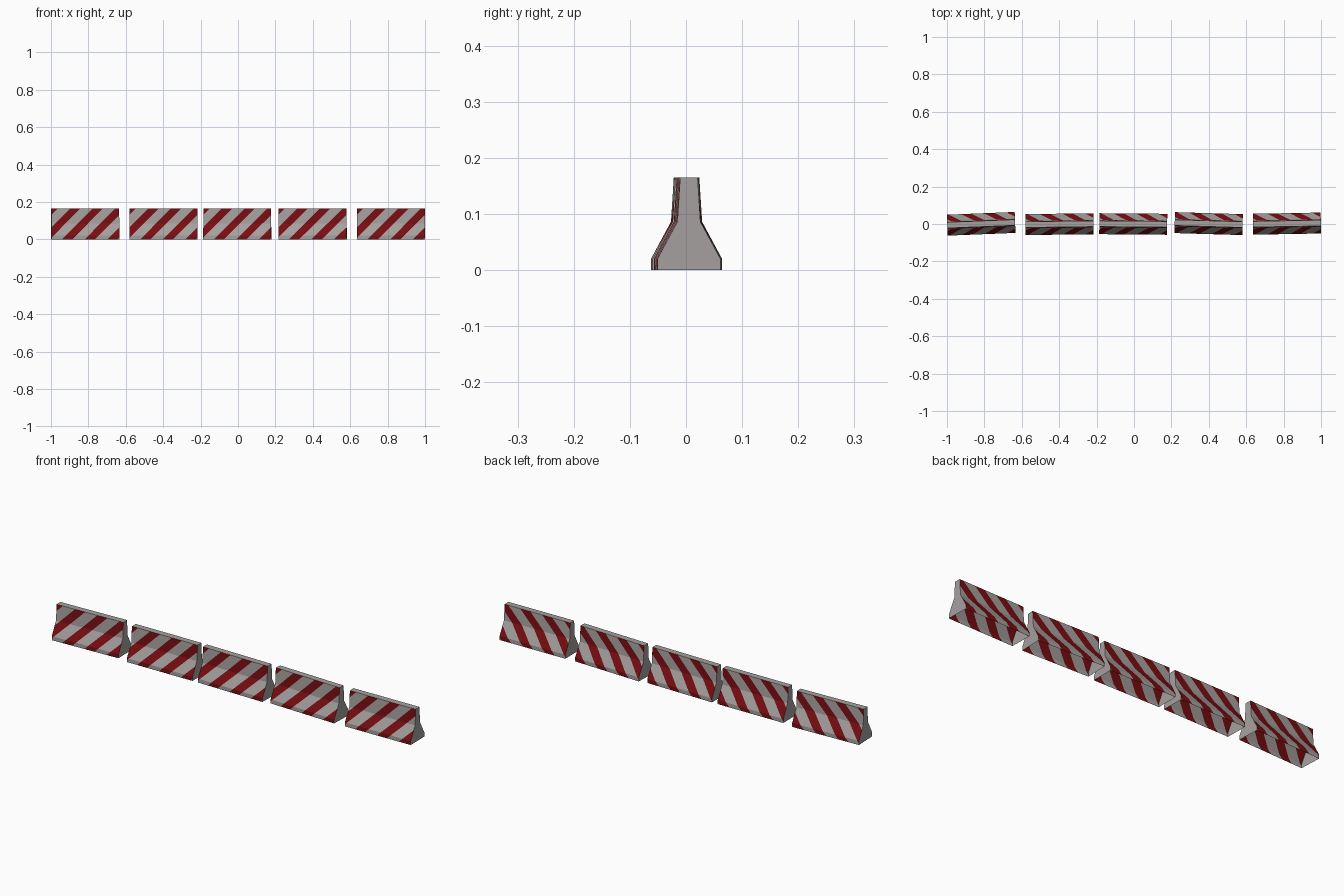
import bpy, bmesh, math
from mathutils import Vector

if "Cube" in bpy.data.objects:
    bpy.data.objects.remove(bpy.data.objects["Cube"])

LENGTH, HEIGHT = 0.363, 0.165
PERIOD, RED_WIDTH, OFFSET = 0.121, 0.055, 0.056   # diagonal stripe layout along x


def material(name, rgb):
    m = bpy.data.materials.new(name)
    m.diffuse_color = (*rgb, 1.0)
    m.use_nodes = True
    m.node_tree.nodes["Principled BSDF"].inputs["Base Color"].default_value = m.diffuse_color
    return m


concrete = material("concrete_grey", (0.38, 0.355, 0.345))
red = material("dark_red", (0.19, 0.004, 0.006))

# Half cross-section from foot to top (half width, height)
half = [(0.056, 0.0), (0.056, 0.02), (0.0205, 0.086), (0.0155, HEIGHT)]
profile = [(-y, z) for y, z in half] + [(y, z) for y, z in reversed(half)]


def barrier_mesh():
    bm = bmesh.new()
    ends = [[bm.verts.new((x, y, z)) for y, z in profile]
            for x in (-LENGTH / 2, LENGTH / 2)]
    # Side strips and top; underside stays open
    for i in range(len(profile) - 1):
        bm.faces.new((ends[0][i], ends[1][i], ends[1][i + 1], ends[0][i + 1]))
    # End caps
    bm.faces.new(ends[0])
    bm.faces.new(ends[1][::-1])
    bmesh.ops.recalc_face_normals(bm, faces=bm.faces[:])
    if max(bm.faces, key=lambda f: f.calc_center_median().z).normal.z < 0:
        bmesh.ops.reverse_faces(bm, faces=bm.faces[:])

    # Cut the long sides along the 45 degree stripe edges
    direction = Vector((1, 0, -1)).normalized()
    for k in range(-3, 4):
        for start in (0, RED_WIDTH):
            x = -LENGTH / 2 + OFFSET + k * PERIOD + start
            sides = [f for f in bm.faces if abs(f.normal.y) > 0.3]
            geom = set(sides)
            for f in sides:
                geom.update(f.edges)
                geom.update(f.verts)
            bmesh.ops.bisect_plane(bm, geom=list(geom), dist=1e-5,
                                   plane_co=(x, 0, 0), plane_no=direction)
    # Paint alternate stripes red
    for f in bm.faces:
        if abs(f.normal.y) > 0.3:
            c = f.calc_center_median()
            u = c.x - c.z + LENGTH / 2 - OFFSET
            f.material_index = 1 if u % PERIOD < RED_WIDTH else 0
    mesh = bpy.data.meshes.new("barrier")
    bm.to_mesh(mesh)
    bm.free()
    mesh.materials.append(concrete)
    mesh.materials.append(red)
    return mesh


# Row of slightly misaligned barriers: x, y, turn in degrees
mesh = barrier_mesh()
row = [(-0.817, 0.001, 2.3), (-0.398, -0.001, 0.7), (-0.004, 0.0, -0.5),
       (0.399, 0.002, -1.7), (0.8175, 0.002, 1.0)]
for i, (x, y, turn) in enumerate(row):
    ob = bpy.data.objects.new(f"road_barrier_{i + 1}", mesh)
    ob.location = (x, y, 0)
    ob.rotation_euler.z = math.radians(turn)
    bpy.context.collection.objects.link(ob)
